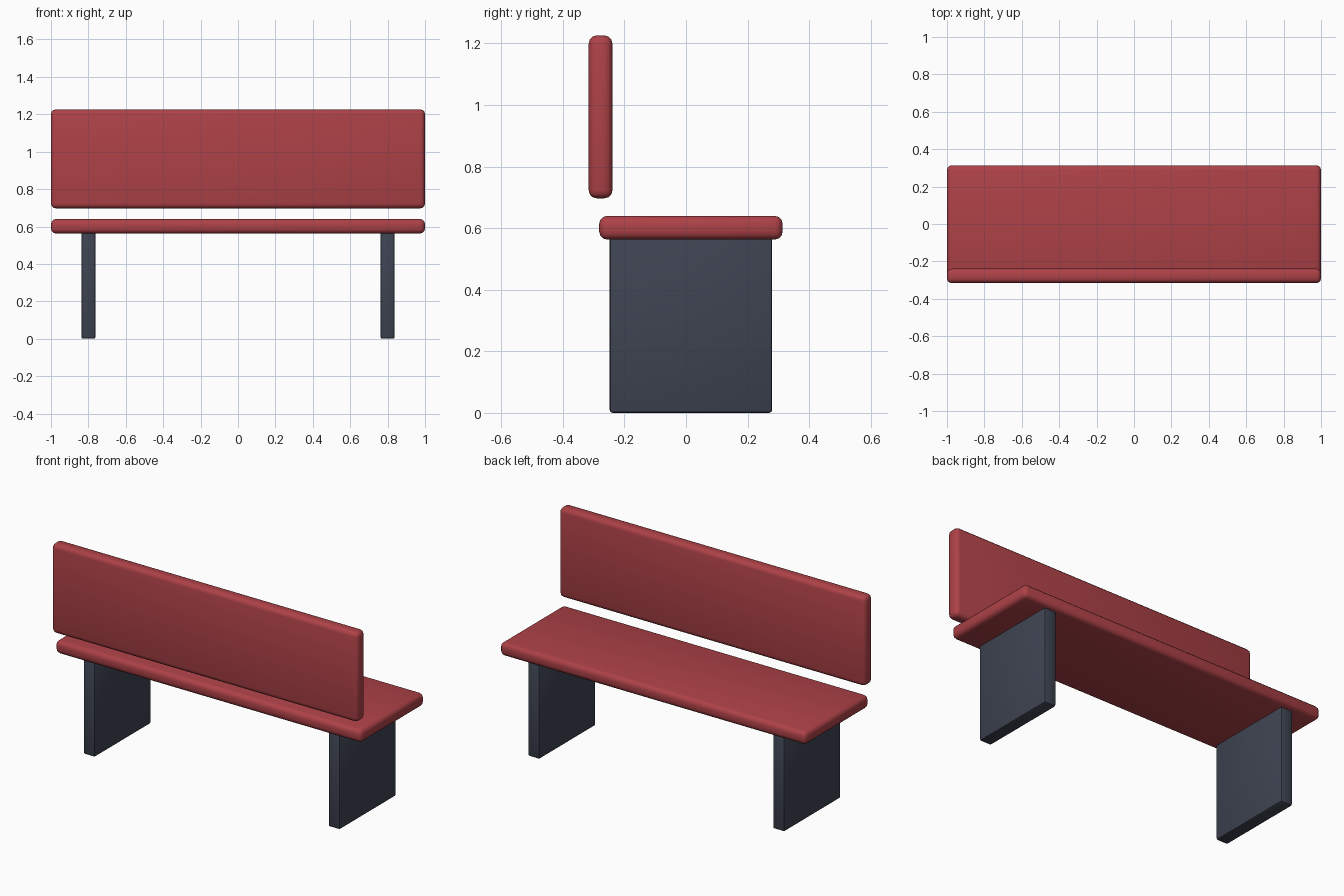
import bpy
import math

default_cube = bpy.data.objects.get("Cube")
if default_cube:
    bpy.data.objects.remove(default_cube, do_unlink=True)


def make_material(name, rgb):
    mat = bpy.data.materials.new(name)
    mat.use_nodes = True
    color = (*rgb, 1.0)
    mat.diffuse_color = color
    mat.node_tree.nodes["Principled BSDF"].inputs["Base Color"].default_value = color
    return mat


def rounded_board(name, low, high, radius, segments, mat):
    """Box between two corners with rounded edges."""
    center = [(a + b) / 2 for a, b in zip(low, high)]
    bpy.ops.mesh.primitive_cube_add(size=1, location=center)
    board = bpy.context.object
    board.name = board.data.name = name
    board.scale = [b - a for a, b in zip(low, high)]
    bpy.ops.object.transform_apply(location=False, rotation=False, scale=True)
    board.data.materials.append(mat)
    bevel = board.modifiers.new("rounded_edges", "BEVEL")
    bevel.width = radius
    bevel.segments = segments
    bpy.ops.object.modifier_apply(modifier=bevel.name)
    bpy.ops.object.shade_smooth_by_angle(angle=math.radians(35))
    return board


red = make_material("red_paint", (0.42, 0.054, 0.064))
slate = make_material("dark_slate", (0.048, 0.057, 0.083))

# Seat and the backrest floating above its edge
rounded_board("seat", (-1, -0.282, 0.563), (1, 0.314, 0.64), 0.026, 3, red)
rounded_board("backrest", (-1, -0.316, 0.697), (1, -0.239, 1.226), 0.026, 3, red)

# Slab legs, mirrored left and right
for side, x in (("left", 0.8), ("right", -0.8)):
    rounded_board(side + "_leg", (x - 0.038, -0.248, 0), (x + 0.038, 0.28, 0.575),
                  0.01, 2, slate)
